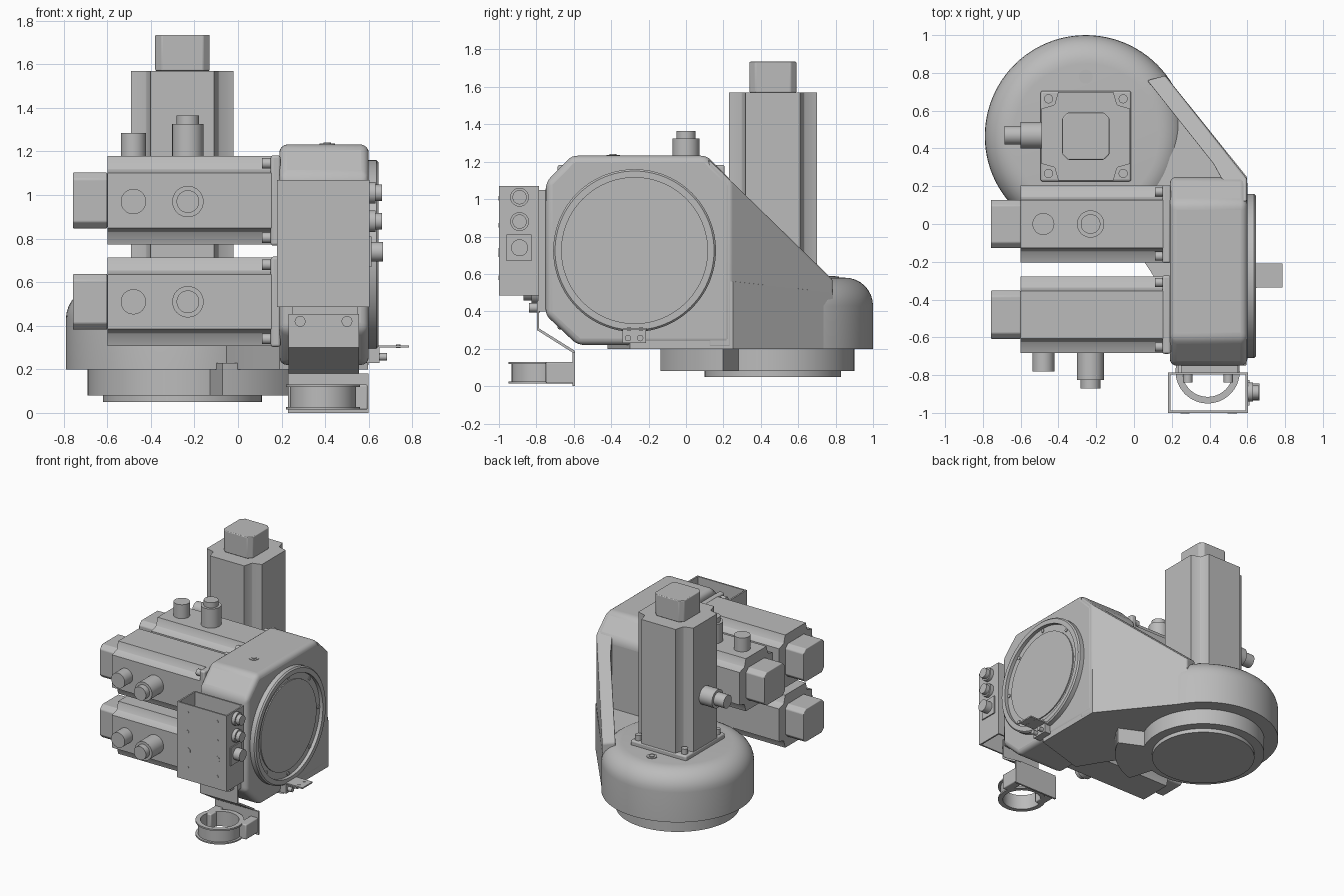
import bpy, bmesh
from math import sin, cos, pi, radians
from mathutils import Matrix

if "Cube" in bpy.data.objects:
    bpy.data.objects.remove(bpy.data.objects["Cube"])

grey = bpy.data.materials.new("machine_grey")
grey.use_nodes = True
grey.diffuse_color = (0.5, 0.5, 0.5, 1)
grey.node_tree.nodes["Principled BSDF"].inputs["Base Color"].default_value = (0.5, 0.5, 0.5, 1)

# Maps (u, v, height) onto world axes for each extrusion direction
AXES = {"x": lambda u, v, h: (h, u, v),
        "y": lambda u, v, h: (u, h, v),
        "z": lambda u, v, h: (u, v, h)}


def finish(name, bm, bevel=0, matrix=None):
    bmesh.ops.remove_doubles(bm, verts=bm.verts, dist=1e-5)
    bmesh.ops.recalc_face_normals(bm, faces=bm.faces)
    mesh = bpy.data.meshes.new(name)
    bm.to_mesh(mesh)
    bm.free()
    mesh.materials.append(grey)
    ob = bpy.data.objects.new(name, mesh)
    bpy.context.collection.objects.link(ob)
    if matrix:
        ob.matrix_world = matrix
    bpy.ops.object.select_all(action="DESELECT")
    ob.select_set(True)
    bpy.context.view_layer.objects.active = ob
    if bevel:
        mod = ob.modifiers.new("rounded_edges", "BEVEL")
        mod.width, mod.segments, mod.limit_method = bevel, 4, "ANGLE"
    bpy.ops.object.shade_smooth_by_angle(angle=radians(35))
    return ob


def prism(name, pts, lo, hi, axis="z", bevel=0, matrix=None):
    """Extrude an outline; hi may be a rule giving the height at (u, v)."""
    top = hi if callable(hi) else lambda u, v: hi
    bm = bmesh.new()
    a = [bm.verts.new(AXES[axis](u, v, lo)) for u, v in pts]
    b = [bm.verts.new(AXES[axis](u, v, top(u, v))) for u, v in pts]
    bm.faces.new(a)
    bm.faces.new(b)
    for i in range(len(pts)):
        j = (i + 1) % len(pts)
        bm.faces.new((a[i], a[j], b[j], b[i]))
    return finish(name, bm, bevel, matrix)


def box(name, x, y, z, bevel=0, matrix=None):
    pts = [(x[0], y[0]), (x[1], y[0]), (x[1], y[1]), (x[0], y[1])]
    return prism(name, pts, z[0], z[1], "z", bevel, matrix)


def lathe(name, centre, profile, axis="z", closed=False, steps=64, matrix=None):
    """Spin (radius, height) points about an axis through centre (u, v)."""
    bm = bmesh.new()
    rows = []
    for i in range(steps):
        c, s = cos(2 * pi * i / steps), sin(2 * pi * i / steps)
        rows.append([bm.verts.new(AXES[axis](centre[0] + r * c, centre[1] + r * s, h))
                     for r, h in profile])
    n = len(profile)
    for i in range(steps):
        p, q = rows[i], rows[(i + 1) % steps]
        for k in range(n if closed else n - 1):
            m = (k + 1) % n
            ring = [p[k], p[m], q[m], q[k]]
            if profile[k][0] == 0:
                ring = [p[k], p[m], q[m]]
            elif profile[m][0] == 0:
                ring = [p[k], p[m], q[k]]
            bm.faces.new(ring)
    if not closed:
        for k in (0, -1):
            if profile[k][0] > 0:
                bm.faces.new([row[k] for row in rows])
    return finish(name, bm, 0, matrix)


def rod(name, centre, r, lo, hi, axis="z", steps=32, matrix=None):
    return lathe(name, centre, [(r, lo), (r, hi)], axis, False, steps, matrix)


def plug(name, centre, r1, r2, lo, mid, hi, axis):
    return lathe(name, centre, [(r1, lo), (r1, mid), (r2, mid), (r2, hi)], axis, False, 32)


def motor(name, half, length, cap_half, cap_len, matrix):
    """Notched motor standing on local z, with flange, end cap and screws."""
    pts = []
    for q in range(4):
        for u, v in ((1, -0.62), (1, 0.62), (0.72, 0.7), (0.7, 0.72)):
            for _ in range(q):
                u, v = -v, u
            pts.append((u * half, v * half))
    prism(name + "_body", pts, 0.02, length, "z", 0, matrix)
    f = half * 1.02
    box(name + "_flange", (-f, f), (-f, f), (0, 0.045), 0.012, matrix)
    c = cap_half
    corner = [(c - 0.03, -c), (c, 0.03 - c), (c, c - 0.03), (c - 0.03, c)]
    prism(name + "_cap", corner + [(-u, -v) for u, v in corner],
          length, length + cap_len, "z", 0.006, matrix)
    for sx in (-1, 1):
        for sy in (-1, 1):
            rod(name + "_screw", (sx * half * 0.84, sy * half * 0.84), 0.024,
                0.04, 0.085, "z", 16, matrix)


# Round base with a rounded shoulder, turntable rings below
BASE = (-0.255, 0.465)
shoulder = [(0.385 + 0.15 * cos(t * pi / 16), 0.43 + 0.15 * sin(t * pi / 16)) for t in range(9)]
lathe("base_dome", BASE, [(0.535, 0.2)] + shoulder, steps=96)
rod("turntable_ring", BASE, 0.435, 0.08, 0.21, steps=96)
rod("turntable_foot", BASE, 0.365, 0.05, 0.09, steps=96)
angles = [radians(-73 + 6 * i) for i in range(9)]
sector = [(BASE[0] + r * cos(a), BASE[1] + r * sin(a))
          for r, arc in ((0.63, angles), (0.42, angles[::-1])) for a in arc]
prism("turntable_clamp", sector, 0.08, 0.23)
lathe("base_plug", (-0.255, 0.78), [(0.037, 0.57), (0.037, 0.585), (0.02, 0.585), (0.02, 0.59)])

# Arm joining base and housing, with the sloped side wall
prism("lower_arm", [(0.166, 0.786), (0.597, 0.25), (0.597, -0.3), (0.19, -0.42), (0.1, -0.27),
                    (-0.05, -0.04), BASE], 0.2, lambda u, v: 0.5 if v > 0.7 else 0.56)
prism("sloped_wall", [(0.166, 0.786), (0.598, 0.24), (0.598, 0.12), (0.53, 0.12),
                      (0.42, 0.32), (0.07, 0.76)], 0.21, lambda u, v: 1.33 - 0.97 * v, "z", 0.01)

# Main housing
prism("housing", [(-0.75, 0.38), (-0.58, 0.22), (0.25, 0.22), (0.25, 1.09), (0.11, 1.232),
                  (-0.61, 1.232), (-0.75, 1.09)], 0.19, 0.6, "x", 0.035)
lathe("housing_plug", (0.41, -0.39), [(0.036, 1.22), (0.036, 1.236), (0.018, 1.236), (0.018, 1.24)])

# Round output face
FACE = (-0.275, 0.725)
lathe("output_rim", FACE, [(0.39, 0.59), (0.435, 0.59), (0.435, 0.635), (0.425, 0.645),
                           (0.39, 0.645)], "x", True, 96)
rod("output_plate", FACE, 0.392, 0.59, 0.618, "x", 96)
rod("output_disc", FACE, 0.34, 0.6, 0.626, "x", 96)
for i in range(8):
    a = i * pi / 4
    rod("output_bolt", (FACE[0] + 0.372 * cos(a), FACE[1] + 0.372 * sin(a)), 0.014,
        0.61, 0.624, "x", 16)

# Vertical motor and three horizontal motors
motor("tower_motor", 0.235, 1.0, 0.125, 0.165, Matrix.Translation((*BASE, 0.57)))
plug("tower_plug", (0.47, 1.0), 0.07, 0.05, -0.47, -0.6, -0.685, "x")
turn = Matrix.Rotation(-pi / 2, 4, "Y")
for name, y, z in (("rear_motor", 0, 0.975), ("front_upper_motor", -0.48, 0.975),
                   ("front_lower_motor", -0.48, 0.51)):
    motor(name, 0.203, 0.795, 0.128, 0.158, Matrix.Translation((0.195, y, z)) @ turn)
for z in (0.97, 0.51):
    rod("signal_plug", (-0.48, z), 0.058, -0.66, -0.78, "y")
    plug("power_plug", (-0.23, z), 0.072, 0.052, -0.66, -0.825, -0.87, "y")
rod("rear_signal_plug", (-0.48, 0), 0.058, 1.16, 1.285)
plug("rear_power_plug", (-0.23, 0), 0.072, 0.052, 1.16, 1.325, 1.365, "z")

# Open sheet connector box
ZB = (0.485, 1.07)
box("box_front", (0.18, 0.603), (-1.0, -0.988), ZB)
box("box_back", (0.18, 0.603), (-0.797, -0.785), ZB)
for x in (0.18, 0.591):
    box("box_side", (x, x + 0.012), (-1.0, -0.785), ZB)
box("box_spacer", (0.25, 0.55), (-0.79, -0.74), (0.4, 1.05))
for x in (0.27, 0.52):
    for z, r in ((1.005, 0.012), (0.86, 0.012), (0.715, 0.024), (0.58, 0.012)):
        rod("box_screw", (x, z), r, -0.99, -1.003, "y", 16)
for z in (1.01, 0.88):
    plug("box_socket", (-0.89, z), 0.05, 0.038, 0.59, 0.63, 0.66, "x")
box("socket_plate", (0.6, 0.612), (-0.96, -0.825), (0.67, 0.81))
rod("square_socket", (-0.89, 0.74), 0.045, 0.6, 0.665, "x")

# Bent bracket carrying the hose clamp
prism("bent_bracket", [(-0.797, 0.455), (-0.797, 0.3), (-0.607, 0.18), (-0.607, 0.0),
                       (-0.593, 0.0), (-0.593, 0.188), (-0.785, 0.308), (-0.785, 0.455)],
      0.232, 0.555, "x")
box("clamp_plate", (0.23, 0.6), (-0.607, -0.593), (0.0, 0.18))
for x in (0.285, 0.5):
    rod("bracket_bolt", (x, 0.42), 0.025, -0.78, -0.84, "y", 16)
RING = (0.39, -0.78)
lathe("clamp_ring", RING, [(0.135, 0.015), (0.17, 0.015), (0.17, 0.026), (0.152, 0.026),
                           (0.152, 0.118), (0.17, 0.118), (0.17, 0.13), (0.135, 0.13)], "z", True)
for x in (0.23, 0.53):
    box("clamp_ear", (x, x + 0.065), (-0.75, -0.6), (0.015, 0.13), 0.008)

# Small sensor bracket under the output face
box("sensor_mount", (0.59, 0.65), (-0.34, -0.215), (0.23, 0.305))
box("sensor_tab", (0.6, 0.785), (-0.335, -0.21), (0.3, 0.31))
for y in (-0.31, -0.245):
    rod("sensor_bolt", (y, 0.257), 0.017, 0.64, 0.685, "x", 16)
for y in (-0.305, -0.24):
    rod("tab_hole_rim", (0.735, y), 0.01, 0.298, 0.313, "z", 16)
